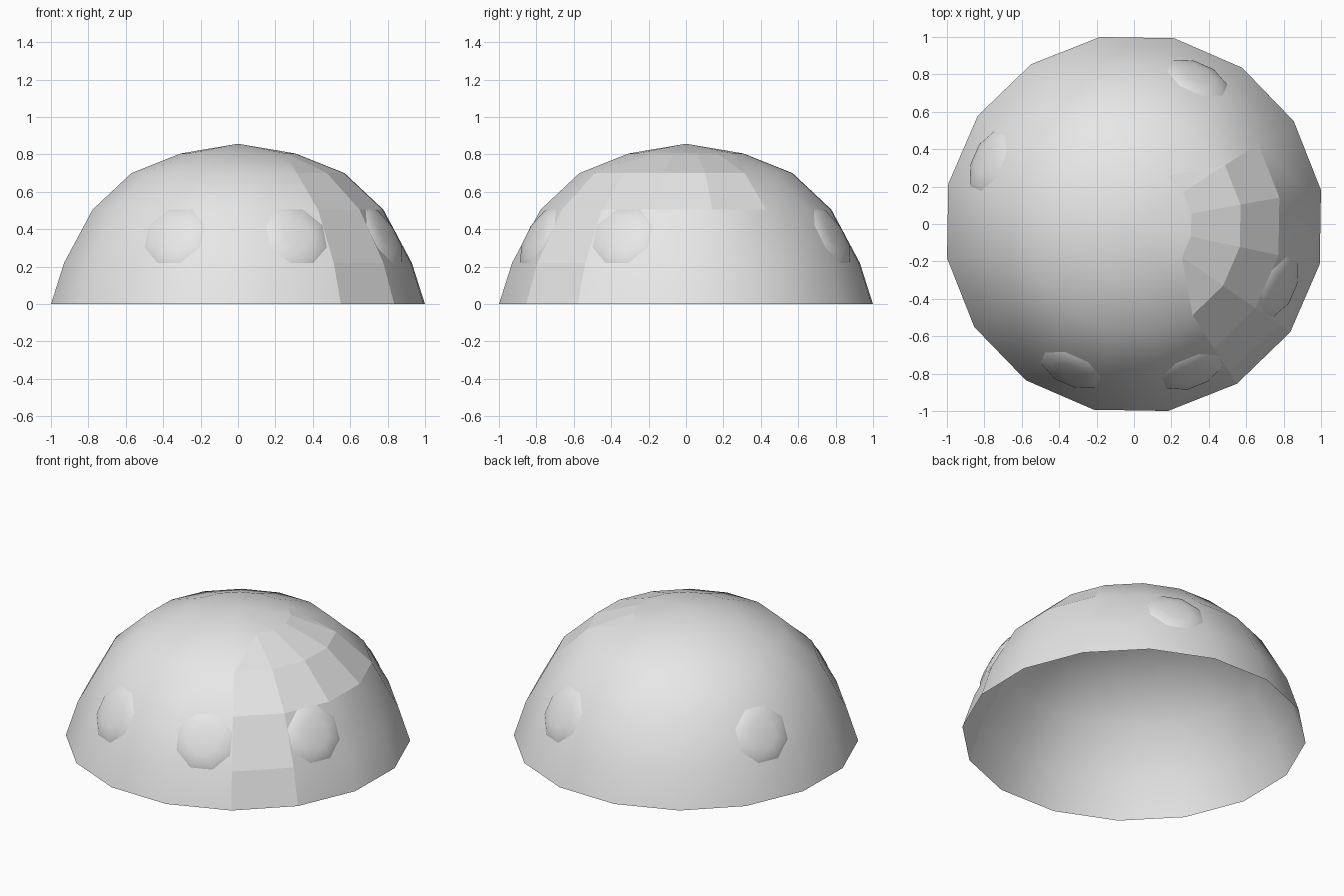
import bpy, bmesh
from math import radians, cos, sin, pi
from mathutils import Vector, Matrix

cube = bpy.data.objects.get("Cube")
if cube:
    bpy.data.objects.remove(cube, do_unlink=True)

# Single pale grey material
grey = bpy.data.materials.new("pale_grey")
grey.use_nodes = True
grey.diffuse_color = (0.8, 0.8, 0.8, 1)
grey.node_tree.nodes["Principled BSDF"].inputs["Base Color"].default_value = (0.8, 0.8, 0.8, 1)

SIDES = 16
STEP = 2 * pi / SIDES
TURN = radians(10.3)
PROFILE = [(1.016, 0), (0.945, 0.22), (0.79, 0.505), (0.579, 0.7), (0.312, 0.805)]
TOP = 0.857


def polar(radius, angle, z):
    return Vector((radius * cos(angle), radius * sin(angle), z))


def make_object(name, bm):
    mesh = bpy.data.meshes.new(name)
    bm.to_mesh(mesh)
    bm.free()
    mesh.materials.append(grey)
    obj = bpy.data.objects.new(name, mesh)
    bpy.context.collection.objects.link(obj)
    return obj


# Open dome shell: smooth, apart from a hooked strip of flat facets
def is_flat(band, sector, upper):
    if band < 2:
        return sector == -3
    if band == 2:
        return -3 <= sector <= 0
    return -2 <= sector <= 0 or (sector == 1 and upper) or (sector == -3 and not upper)


bm = bmesh.new()
rings = [[bm.verts.new(polar(r, TURN + i * STEP, z)) for i in range(SIDES)]
         for r, z in PROFILE]
pole = bm.verts.new((0, 0, TOP))

for band in range(len(rings) - 1):
    low, high = rings[band], rings[band + 1]
    for k in range(-8, 8):
        a, b, c, d = low[k], low[k + 1], high[k + 1], high[k]
        # the upper band is split along its diagonals
        pieces = [(a, b, c), (a, c, d)] if band == 3 else [(a, b, c, d)]
        for upper, corners in enumerate(pieces):
            face = bm.faces.new(corners)
            face.smooth = not is_flat(band, k, upper)

for k in range(-8, 8):
    bm.faces.new((rings[-1][k], rings[-1][k + 1], pole)).smooth = True
make_object("dome_shell", bm)


# Low octagonal studs centred on panels of the second band
def add_stud(name, sector):
    angle = TURN + (sector + 0.5) * STEP
    flat = cos(STEP / 2)
    (r0, z0), (r1, z1) = PROFILE[1], PROFILE[2]
    low, high = polar(r0 * flat, angle, z0), polar(r1 * flat, angle, z1)
    up = (high - low).normalized()
    side = Vector((-sin(angle), cos(angle), 0))
    out = side.cross(up)
    frame = Matrix((side, up, out)).transposed().to_4x4()
    frame.translation = (low + high) / 2

    bm = bmesh.new()
    layers = [[bm.verts.new(polar(r, (i + 0.5) * pi / 4, h)) for i in range(8)]
              for r, h in [(0.175, 0), (0.155, 0.012), (0.09, 0.024)]]
    tip = bm.verts.new((0, 0, 0.028))
    for lower, higher in zip(layers, layers[1:]):
        for i in range(-1, 7):
            bm.faces.new((lower[i], lower[i + 1], higher[i + 1], higher[i]))
    for i in range(-1, 7):
        bm.faces.new((layers[-1][i], layers[-1][i + 1], tip))
    for face in bm.faces:
        face.smooth = True
    bm.transform(frame)
    make_object(name, bm)


for name, sector in [("back_left_stud", 2), ("back_right_stud", 6), ("front_right_stud", 10),
                     ("front_left_stud", 12), ("left_stud", 14)]:
    add_stud(name, sector)
